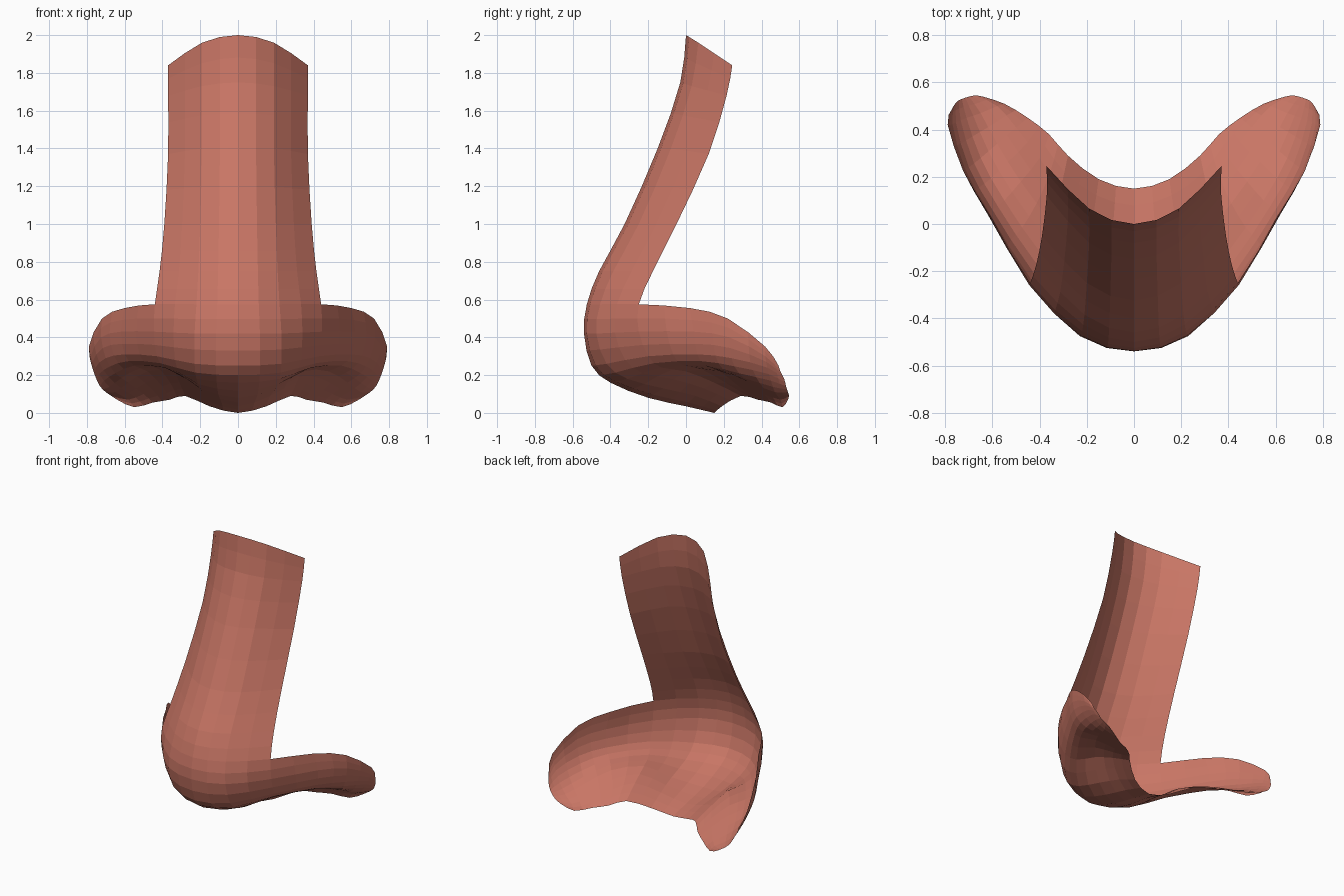
import bpy, bmesh
from mathutils import Vector

if "Cube" in bpy.data.objects:
    bpy.data.objects.remove(bpy.data.objects["Cube"])

# Key profiles of the right half, from the centre line outwards.
# Bridge: top edge down to the level where the wings begin
BRIDGE = [
    [(0, 0, 2), (0, -.03, 1.75), (0, -.15, 1.4), (0, -.325, 1), (0, -.46, .75)],
    [(.19, .065, 1.96), (.19, .03, 1.73), (.19, -.08, 1.4), (.2, -.25, 1), (.21, -.385, .75)],
    [(.37, .245, 1.84), (.37, .215, 1.68), (.37, .12, 1.37), (.39, -.05, 1), (.415, -.175, .75)],
]
# Tip and wing: upper rim, bulge, underside with nostril hollow, back edge
LOWER = [
    [(0, -.525, .575), (0, -.54, .42), (0, -.5, .25), (0, -.4, .16), (0, -.2, .08), (0, 0, .035), (0, .15, 0)],
    [(.22, -.455, .575), (.23, -.475, .42), (.23, -.42, .26), (.22, -.31, .18), (.2, -.12, .13), (.17, .05, .09), (.15, .19, .035)],
    [(.44, -.25, .575), (.445, -.25, .43), (.43, -.2, .3), (.39, -.13, .24), (.34, 0, .22), (.31, .15, .16), (.28, .29, .09)],
    [(.6, .02, .555), (.62, .04, .43), (.6, .06, .31), (.55, .1, .25), (.48, .18, .22), (.4, .28, .14), (.36, .38, .07)],
    [(.72, .22, .5), (.725, .23, .4), (.7, .24, .29), (.65, .28, .21), (.58, .34, .16), (.5, .41, .1), (.45, .45, .055)],
    [(.79, .42, .35), (.78, .42, .3), (.755, .43, .24), (.71, .45, .17), (.65, .47, .11), (.58, .5, .07), (.55, .51, .03)],
    [(.77, .49, .25), (.765, .5, .22), (.75, .52, .18), (.73, .53, .14), (.7, .54, .11), (.67, .545, .09), (.64, .54, .07)],
]
SUB = 2


def spline(pts, before=None, after=None):
    """Smooth curve through the points, SUB steps per span."""
    p = [Vector(q) for q in pts]
    p = [before or 2 * p[0] - p[1]] + p + [after or 2 * p[-1] - p[-2]]
    out = []
    for a, b, c, d in zip(p, p[1:], p[2:], p[3:]):
        for k in range(SUB):
            t = k / SUB
            out.append(.5 * (2 * b + (c - a) * t + (2 * a - 5 * b + 4 * c - d) * t * t
                             + (3 * b - a - 3 * c + d) * t ** 3))
    return out + [p[-2]]


def across(columns):
    """Refine sideways; the mirrored neighbour keeps the centre smooth."""
    rows = []
    for row in zip(*columns):
        x, y, z = row[1]
        rows.append(spline(row, before=Vector((-x, y, z))))
    return [list(c) for c in zip(*rows)]


bridge, lower = across(BRIDGE), across(LOWER)
n = len(bridge)
for i in range(n):
    b, l = bridge[i], lower[i]
    bridge[i] = spline(b + [l[0]], after=l[1])
    lower[i] = spline(l, before=b[-1])
for i in range(n, len(lower)):
    lower[i] = spline(lower[i])

# Open sheet: both halves, joined along the centre line and the rim
bm = bmesh.new()
for side in (1, -1):
    for grid in (bridge, lower):
        v = [[bm.verts.new((p.x * side, p.y, p.z)) for p in col] for col in grid]
        for a, b in zip(v, v[1:]):
            for j in range(len(a) - 1):
                f = [a[j], a[j + 1], b[j + 1], b[j]]
                bm.faces.new(f if side > 0 else f[::-1])
bmesh.ops.remove_doubles(bm, verts=bm.verts, dist=.0005)
mesh = bpy.data.meshes.new("nose_shell")
bm.to_mesh(mesh)
bm.free()

skin = bpy.data.materials.new("warm skin")
skin.diffuse_color = (.58, .18, .13, 1)
skin.use_nodes = True
skin.node_tree.nodes["Principled BSDF"].inputs["Base Color"].default_value = skin.diffuse_color
mesh.materials.append(skin)
bpy.context.collection.objects.link(bpy.data.objects.new("nose_shell", mesh))
